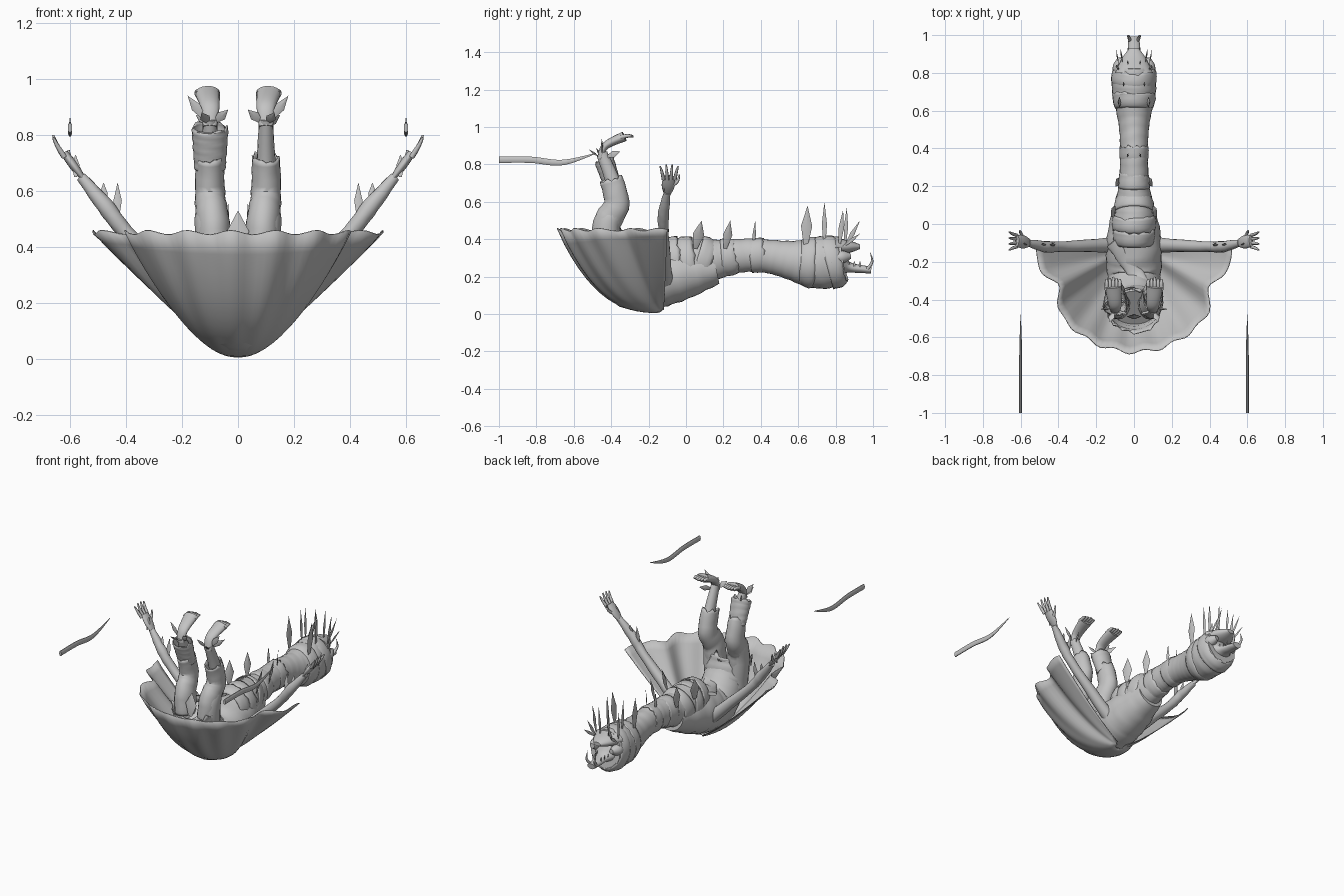
import bpy, bmesh, math, random
from mathutils import Vector

random.seed(4)
default_cube = bpy.data.objects.get("Cube")
if default_cube:
    bpy.data.objects.remove(default_cube, do_unlink=True)

grey = bpy.data.materials.new("plain grey")
grey.use_nodes = True
grey.diffuse_color = (0.55, 0.55, 0.55, 1)
grey.node_tree.nodes["Principled BSDF"].inputs["Base Color"].default_value = grey.diffuse_color
SIDEWAYS, FORWARD = Vector((1, 0, 0)), Vector((0, 1, 0))


def finish(name, bm, thickness=0, mirror=False, angle=50):
    """Turn a bmesh into a shaded object, optionally thickened and mirrored."""
    bmesh.ops.recalc_face_normals(bm, faces=bm.faces)
    mesh = bpy.data.meshes.new(name)
    bm.to_mesh(mesh)
    bm.free()
    mesh.materials.append(grey)
    obj = bpy.data.objects.new(name, mesh)
    bpy.context.collection.objects.link(obj)
    bpy.ops.object.select_all(action="DESELECT")
    obj.select_set(True)
    bpy.context.view_layer.objects.active = obj
    bpy.ops.object.shade_smooth_by_angle(angle=math.radians(angle))
    if thickness:
        obj.modifiers.new("thickness", "SOLIDIFY").thickness = thickness
    if mirror:
        obj.modifiers.new("other side", "MIRROR").use_axis[0] = True
    return obj


def sample(values, t):
    """Catmull-Rom value at t from 0 to 1 along a list of vectors or numbers."""
    position = t * (len(values) - 1)
    i = min(int(position), len(values) - 2)
    f = position - i
    p, q, r, s = (values[min(max(k, 0), len(values) - 1)] for k in range(i - 1, i + 3))
    return q + (r - p) * (f / 2) + (p * 2 - q * 5 + r * 4 - s) * (f * f / 2) + ((q - r) * 3 + s - p) * (f ** 3 / 2)


def skin(bm, rows, closed):
    """Join rows of vertices with quads."""
    for low, high in zip(rows, rows[1:]):
        count = len(low)
        for i in range(count if closed else count - 1):
            j = (i + 1) % count
            bm.faces.new((low[i], low[j], high[j], high[i]))


def tube(name, path, radii, flat=1, ref=SIDEWAYS, sides=16, steps=16, ripple=0, jag=0, mirror=False):
    """Sweep an ellipse along a path; a jagged end makes it an open cloth sleeve."""
    bm = bmesh.new()
    path = [Vector(p) for p in path]
    centres = [sample(path, n / steps) for n in range(steps + 1)]
    rows = []
    for n, centre in enumerate(centres):
        tangent = (centres[min(n + 1, steps)] - centres[max(n - 1, 0)]).normalized()
        across = (ref - tangent * ref.dot(tangent)).normalized()
        up = tangent.cross(across) * flat
        radius = sample(radii, n / steps)
        row = []
        for i in range(sides):
            a = math.tau * i / sides
            fold = math.sin(n * 2 + 2 * math.sin(a + n / 5)) + random.uniform(-0.4, 0.4)
            spot = centre + (across * math.cos(a) + up * math.sin(a)) * radius * (1 + ripple * fold)
            if n == steps:
                spot += tangent * random.uniform(-jag, jag)
            row.append(bm.verts.new(spot))
        rows.append(row)
    skin(bm, rows, True)
    if not jag:
        bm.faces.new(rows[0])
        bm.faces.new(rows[-1])
    return finish(name, bm, 0.006 if jag else 0, mirror)


def leaf(name, base, tip, width, facing=SIDEWAYS, mirror=True):
    """Thin pointed blade with a raised middle rib."""
    bm = bmesh.new()
    base, tip = Vector(base), Vector(tip)
    axis = tip - base
    across = axis.cross(facing).normalized() * width
    normal = across.cross(axis).normalized() * width / 3
    middle = (base + tip) / 2
    rim = [bm.verts.new(v) for v in (base - across / 3, middle - across, tip, middle + across, base + across / 3)]
    for rib in (bm.verts.new(middle + normal), bm.verts.new(middle - normal)):
        for a, b in zip(rim, rim[1:] + rim[:1]):
            bm.faces.new((a, b, rib))
    return finish(name, bm, mirror=mirror, angle=20)


def neck_centre(y):
    return (0, y, 0.295 - 0.02 * math.cos(9 * y))


def neck_girth(y):
    return 0.073 + 0.045 * math.exp(-((y - 0.74) * 6) ** 2) + 0.04 * math.exp(-(y * 6) ** 2)


# Torso, lying on its back and bending up at the hips
tube("torso", [(0, 0.16, 0.25), (0, -0.08, 0.2), (0, -0.3, 0.17), (0, -0.45, 0.35)],
     [0.09, 0.145, 0.14, 0.12], sides=28, steps=24, ripple=0.02)

# Long wrapped neck widening into the hood, with overlapping cloth bands
stations = [0.07 * n for n in range(13)]
tube("neck", [neck_centre(y) for y in stations], [neck_girth(y) for y in stations],
     flat=1.2, sides=28, steps=48, ripple=0.015)
for y in (-0.07, 0.01, 0.1, 0.23, 0.38, 0.65, 0.79):
    x, y, z = neck_centre(y)
    girth = neck_girth(y)
    lean = random.uniform(-0.015, 0.015)
    tube("wrap_band", [(x, y - 0.04, z - lean), (x, y + 0.04, z + lean)],
         [neck_girth(y - 0.04), girth * 1.06, neck_girth(y + 0.04)],
         flat=1.2, sides=28, steps=5, ripple=0.015, jag=0.01)

# Sash over the belly and ragged skirt around the hips
tube("sash", [(-0.12, -0.1, 0.33), (0, -0.25, 0.3), (0.1, -0.4, 0.36)], [0.03, 0.04, 0.03], flat=0.4, ripple=0.05)
tube("skirt", [(0, -0.38, 0.2), (0, -0.46, 0.42)], [0.13, 0.14], flat=0.85, sides=28, ripple=0.02, jag=0.04)
leaf("loincloth_tip", (0, -0.5, 0.38), (0, -0.48, 0.53), 0.04, FORWARD, mirror=False)

# Wide cape hanging as an open bowl, notched behind the arms and pleated to a ragged rim
cape = bmesh.new()
rows = []
layers, columns = 14, 64
for k in range(layers + 1):
    t = (k + 1) / (layers + 1)
    row = []
    for i in range(columns + 1):
        a = math.pi * i / columns
        front = math.sin(a)
        notch = 1 - 0.14 * math.exp(-((front - 0.45) * 8) ** 2)
        reach = t * notch * (1 + 0.02 * math.sin(i) * t * front)
        ragged = 0.008 * math.sin(i) if k == layers else 0
        row.append(cape.verts.new((0.52 * math.cos(a) * reach, (0.02 - 0.58 * front) * reach - 0.12,
                                   0.005 + (0.445 + ragged) * t ** (1.2 + 1.6 * front ** 2))))
    rows.append(row)
skin(cape, rows, False)
finish("cape", cape, 0.005)

# Long upside-down snout, short second jaw, cheeks, tusks and teeth
tube("snout", [(0, 0.78, 0.28), (0, 0.87, 0.25), (0, 0.99, 0.235)], [0.12, 0.095, 0.045, 0.033, 0.028],
     flat=0.65, ripple=0.02)
tube("jaw", [(0, 0.8, 0.36), (0, 0.93, 0.36)], [0.1, 0.07, 0.025], flat=0.5)
tube("cheek", [(0.085, 0.78, 0.3), (0.07, 0.88, 0.31)], [0.02, 0.035, 0.015], mirror=True)
tube("tusk", [(0.02, 0.97, 0.24), (0.03, 0.995, 0.28), (0.03, 0.985, 0.33)], [0.01, 0.007, 0.001],
     sides=8, mirror=True)
for n in range(3):
    x, y = 0.04 - n / 200, 0.87 + 0.03 * n
    leaf("tooth", (x, y, 0.25), (x, y, 0.285), 0.006)

# Spikes fanning over the hood: side offset, start, lean, top and half width
for x, y, lean, top, width in ((0.07, 0.64, 0.01, 0.58, 0.03), (0.05, 0.74, 0, 0.6, 0.014),
                               (0.08, 0.82, 0.02, 0.56, 0.014), (0.03, 0.85, 0.01, 0.57, 0.012),
                               (0.06, 0.85, 0.08, 0.5, 0.012), (0.08, 0.84, 0.09, 0.43, 0.01)):
    leaf("hood_spike", (x, y, 0.36), (x * 1.2, y + lean, top), width)

# Broad leaves along the neck
for x, y in ((0.1, 0.05), (0.08, 0.21), (0.03, 0.36)):
    leaf("neck_leaf", (x, y, 0.35), (x * 1.2, y + x / 3, 0.5), x / 3, Vector((1, 0.4, 0)))

# Arms along the cape edge, with leaves, hands and fingers
tube("arm", [(0.1, -0.11, 0.16), (0.38, -0.12, 0.43), (0.47, -0.12, 0.54), (0.56, -0.1, 0.65)],
     [0.04, 0.028, 0.03, 0.018], ref=FORWARD, ripple=0.04, mirror=True)
tube("palm", [(0.55, -0.1, 0.64), (0.62, -0.09, 0.735)], [0.018, 0.035, 0.03], flat=0.45, ref=FORWARD, mirror=True)
for n in range(4):
    y, spread = -0.12 + 0.02 * n, 0.012 * (n - 1.5)
    top = 0.8 - 30 * spread ** 2
    tube("finger", [(0.62, y, 0.72), (0.645, y + spread / 2, 0.76), (0.66, y + spread, top)],
         [0.01, 0.008, 0.004], sides=8, steps=6, mirror=True)
tube("thumb", [(0.59, -0.07, 0.69), (0.6, -0.045, 0.71), (0.605, -0.035, 0.745)], [0.01, 0.008, 0.004],
     sides=8, steps=6, mirror=True)
for x, tall in ((0.43, 0.13), (0.48, 0.08), (0.58, 0.08)):
    leaf("arm_leaf", (x, -0.12, x + 0.07), (x, -0.1, x + 0.07 + tall), 0.015, FORWARD)

# Bent legs pointing up
tube("leg", [(0.08, -0.42, 0.25), (0.1, -0.42, 0.48), (0.1, -0.36, 0.6), (0.1, -0.45, 0.86)],
     [0.06, 0.055, 0.04, 0.025], flat=1.2, ripple=0.02, mirror=True)

# Wrapped trousers, with the right one reaching further towards the ankle
tube("trouser", [(0.08, -0.43, 0.36), (0.09, -0.42, 0.49), (0.1, -0.37, 0.59), (0.1, -0.4, 0.72)],
     [0.06, 0.06, 0.054, 0.05], flat=1.25, sides=20, ripple=0.025, jag=0.012, mirror=True)
tube("long_cuff", [(-0.1, -0.39, 0.68), (-0.1, -0.44, 0.83)], [0.05, 0.06], flat=0.8,
     sides=20, ripple=0.025, jag=0.012)

# Feet with flat upturned soles, toes and leaf tufts
tube("foot", [(0.1, -0.46, 0.83), (0.1, -0.43, 0.9), (0.11, -0.33, 0.95)], [0.025, 0.034, 0.045],
     flat=0.6, mirror=True)
for n in range(5):
    x = 0.075 + 0.0175 * n
    tube("toe", [(x, -0.35, 0.945), (x, -0.31, 0.953), (x, -0.28 - 0.006 * abs(n - 2), 0.95)],
         [0.011, 0.01, 0.005], sides=8, steps=6, mirror=True)
ankle = Vector((0.1, -0.45, 0.83))
for offset in ((0.08, 0, 0.11), (-0.065, -0.03, 0.06), (0.03, -0.07, 0.05), (0.05, 0.1, 0.04)):
    leaf("ankle_leaf", ankle + Vector(offset) / 4, ankle + Vector(offset), 0.018, Vector((0, 1, 0.3)))

# Separate curved blades floating beside the body
tube("curved_blade", [(0.6, -1, 0.825), (0.6, -0.83, 0.825), (0.6, -0.66, 0.81), (0.6, -0.48, 0.86)],
     [0.008, 0.008, 0.007, 0.001], flat=2.2, sides=10, mirror=True)
